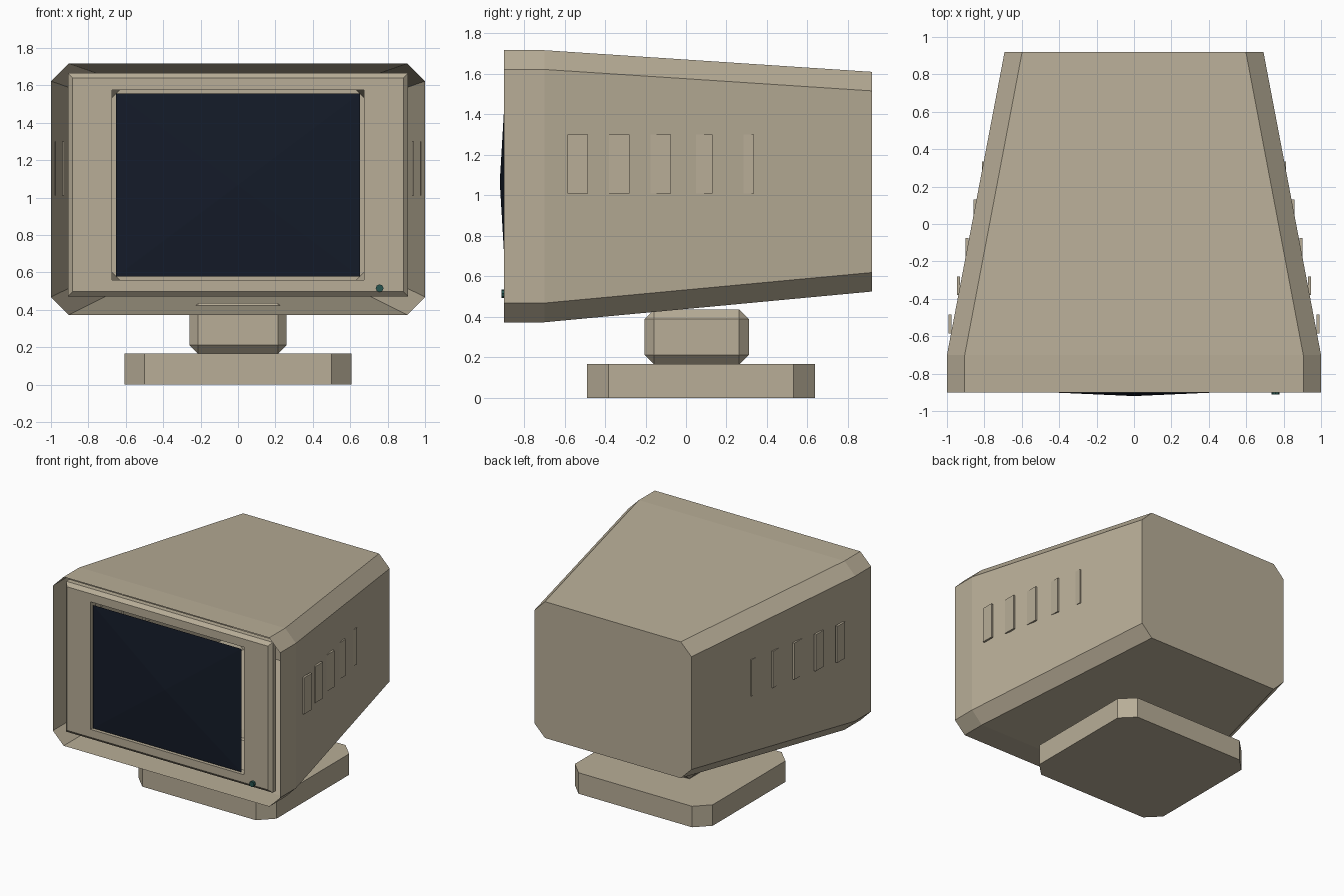
import bpy, bmesh, math
from mathutils import Matrix

if "Cube" in bpy.data.objects:
    bpy.data.objects.remove(bpy.data.objects["Cube"])


def material(name, rgb):
    m = bpy.data.materials.new(name)
    m.diffuse_color = (*rgb, 1)
    m.use_nodes = True
    m.node_tree.nodes["Principled BSDF"].inputs["Base Color"].default_value = m.diffuse_color
    return m


BEIGE = material("beige_plastic", (0.48, 0.42, 0.31))
GLASS = material("dark_glass", (0.007, 0.011, 0.022))
TEAL = material("teal_light", (0.02, 0.09, 0.08))


def finish(bm, name, mat):
    bmesh.ops.recalc_face_normals(bm, faces=bm.faces)
    me = bpy.data.meshes.new(name)
    bm.to_mesh(me)
    bm.free()
    me.materials.append(mat)
    ob = bpy.data.objects.new(name, me)
    bpy.context.collection.objects.link(ob)
    return ob


def box(name, x, y, z, bevel=0, vertical_only=False):
    """Box between (min, max) pairs, with optional flat edge chamfers."""
    bm = bmesh.new()
    bmesh.ops.create_cube(bm, size=1)
    for v in bm.verts:
        for i, (a, b) in enumerate((x, y, z)):
            v.co[i] = (a + b) / 2 + v.co[i] * (b - a)
    if bevel:
        edges = [e for e in bm.edges if not vertical_only
                 or abs(e.verts[0].co.z - e.verts[1].co.z) > 0.01]
        bmesh.ops.bevel(bm, geom=edges, offset=bevel, segments=1, affect='EDGES')
    return finish(bm, name, BEIGE)


def outline(y, hx, z0, z1, c=0):
    """Rectangle facing -y, with corners cut by c."""
    if not c:
        return [(-hx, y, z0), (hx, y, z0), (hx, y, z1), (-hx, y, z1)]
    return [(-hx + c, y, z0), (hx - c, y, z0), (hx, y, z0 + c), (hx, y, z1 - c),
            (hx - c, y, z1), (-hx + c, y, z1), (-hx, y, z1 - c), (-hx, y, z0 + c)]


def loft(name, sections, cap_end=False, closed=False):
    bm = bmesh.new()
    rings = [[bm.verts.new(p) for p in s] for s in sections]
    pairs = list(zip(rings, rings[1:]))
    if closed:
        pairs.append((rings[-1], rings[0]))
    for a, b in pairs:
        n = len(a)
        for i in range(n):
            j = (i + 1) % n
            bm.faces.new((a[i], a[j], b[j], b[i]))
    if cap_end:
        bm.faces.new(rings[-1])
    return finish(bm, name, BEIGE)


# Tapered casing, open at the front
loft("casing", [outline(-0.90, 1.0, 0.373, 1.717, 0.095),
                outline(-0.70, 1.0, 0.373, 1.717, 0.095),
                outline(0.92, 0.692, 0.525, 1.61, 0.094)], cap_end=True)

# Chamfered screen surround with a through opening
loft("bezel", [outline(-0.82, 0.91, 0.47, 1.667),
               outline(-0.862, 0.91, 0.47, 1.667),
               outline(-0.888, 0.884, 0.497, 1.64),
               outline(-0.888, 0.675, 0.56, 1.575),
               outline(-0.82, 0.675, 0.56, 1.575)], closed=True)

# Slightly bulging faceted screen
bm = bmesh.new()
rim = [bm.verts.new(p) for p in outline(-0.891, 0.653, 0.577, 1.557)]
tip = bm.verts.new((0, -0.92, 1.067))
for i in range(4):
    bm.faces.new((rim[i], rim[(i + 1) % 4], tip))
finish(bm, "screen", GLASS)

# Power light
bm = bmesh.new()
bmesh.ops.create_cone(bm, cap_ends=True, segments=8, radius1=0.021, radius2=0.021,
                      depth=0.025, matrix=Matrix.Translation((0.757, -0.899, 0.515))
                      @ Matrix.Rotation(math.pi / 2, 4, 'X'))
finish(bm, "power_light", TEAL)

# Side vents, stepping inwards along the taper
for side in (-1, 1):
    for i in range(5):
        y = -0.585 + 0.205 * i
        outer = 0.991 - 0.0445 * i
        xs = sorted((side * outer, side * (outer - 0.016)))
        box("vent", xs, (y, y + 0.1), (1.01, 1.30))

# Swivel neck and foot
box("neck", (-0.26, 0.26), (-0.205, 0.31), (0.165, 0.435), bevel=0.047)
box("foot", (-0.607, 0.607), (-0.49, 0.638), (0, 0.167), bevel=0.107, vertical_only=True)
